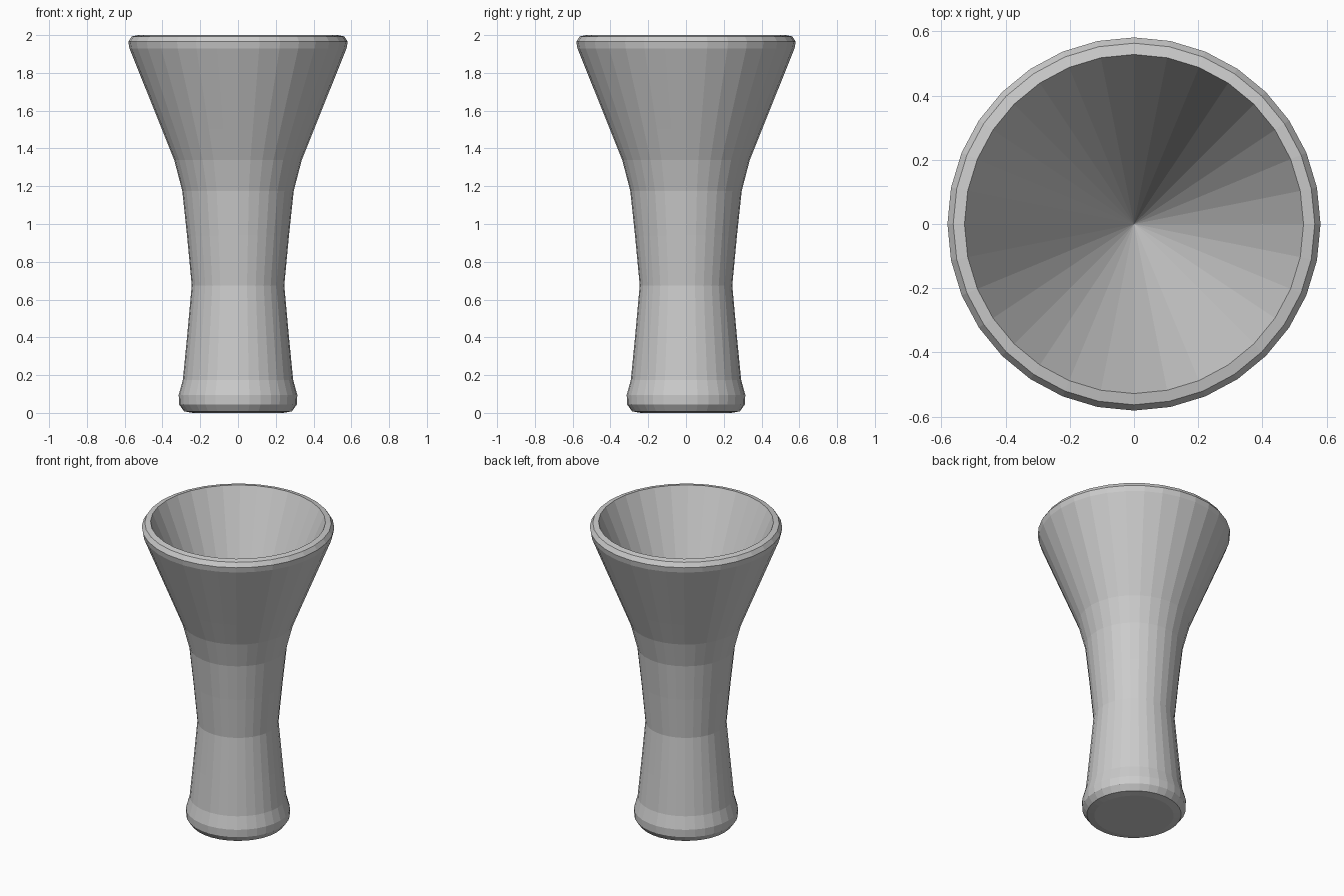
import bpy, bmesh, math

if "Cube" in bpy.data.objects:
    bpy.data.objects.remove(bpy.data.objects["Cube"])

SEGMENTS = 32

# Profile (radius, height): base, waisted stem, flared bowl, rolled rim
PROFILE = [
    (0.24, 0.0), (0.285, 0.008), (0.312, 0.045), (0.314, 0.095), (0.292, 0.175),
    (0.27, 0.40), (0.245, 0.675), (0.27, 0.94), (0.295, 1.175), (0.338, 1.34),
    (0.402, 1.50), (0.575, 1.93), (0.581, 1.965), (0.563, 1.993), (0.528, 2.0),
]
BASE_Z = 0.0
HOLLOW_Z = 0.75   # tip of the conical hollow


def lathe(name, profile, bottom_z, inner_z):
    bm = bmesh.new()
    rings = []
    for r, z in profile:
        rings.append([bm.verts.new((r * math.cos(2 * math.pi * i / SEGMENTS),
                                    r * math.sin(2 * math.pi * i / SEGMENTS), z))
                      for i in range(SEGMENTS)])
    for a, b in zip(rings, rings[1:]):
        for i in range(SEGMENTS):
            j = (i + 1) % SEGMENTS
            bm.faces.new((a[i], a[j], b[j], b[i]))
    # Close the underside and the conical hollow
    for ring, z in ((rings[0], bottom_z), (rings[-1], inner_z)):
        tip = bm.verts.new((0, 0, z))
        for i in range(SEGMENTS):
            bm.faces.new((ring[i], ring[(i + 1) % SEGMENTS], tip))
    bmesh.ops.recalc_face_normals(bm, faces=bm.faces)
    mesh = bpy.data.meshes.new(name)
    bm.to_mesh(mesh)
    bm.free()
    obj = bpy.data.objects.new(name, mesh)
    bpy.context.collection.objects.link(obj)
    return obj


lathe("flared_vase", PROFILE, BASE_Z, HOLLOW_Z)
